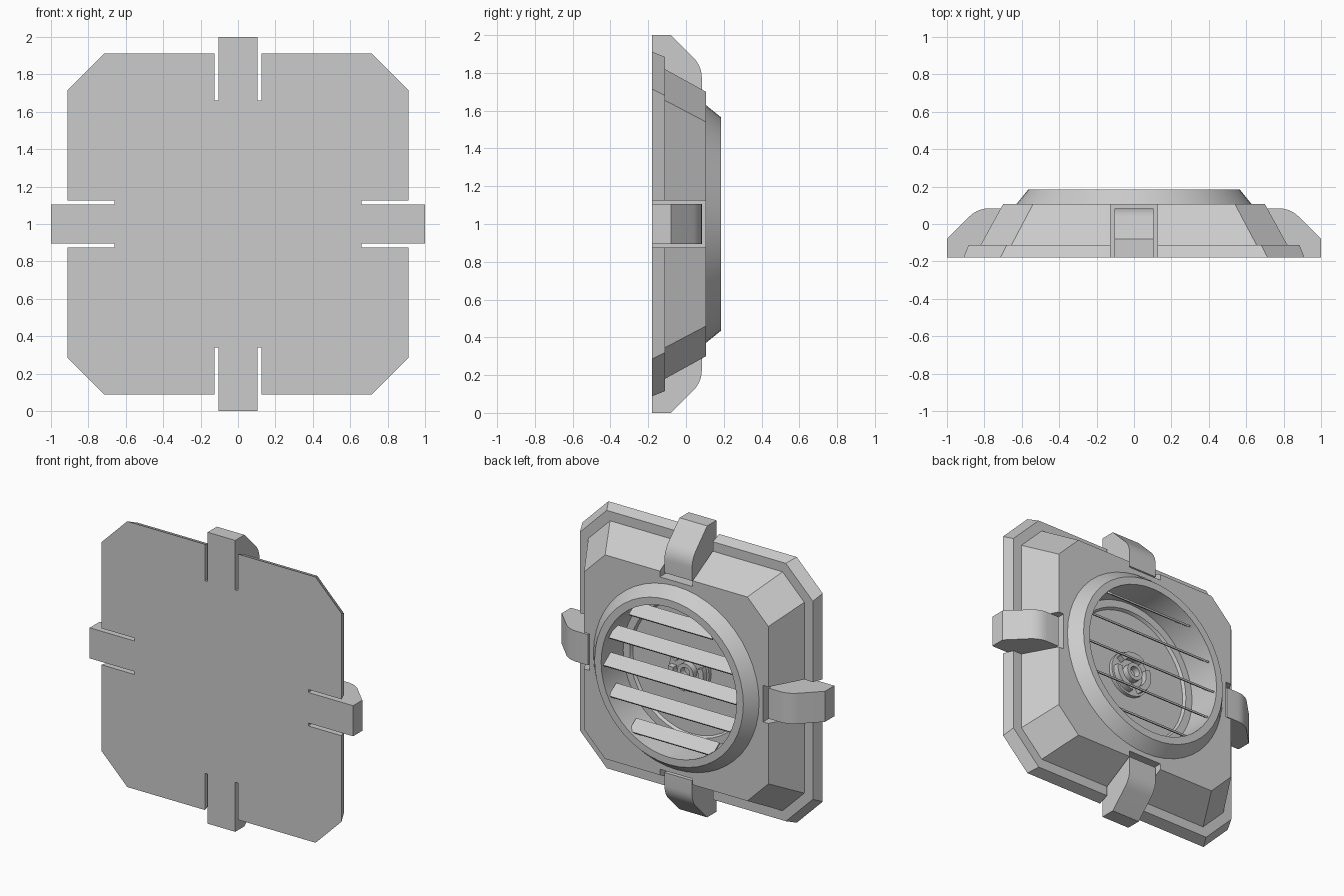
import bpy, bmesh, math
from mathutils import Matrix, Vector

if "Cube" in bpy.data.objects:
    bpy.data.objects.remove(bpy.data.objects["Cube"])

CENTRE = Matrix.Translation((0, 0, 1))


def finish(name, bm, matrix=CENTRE, smooth=True):
    bmesh.ops.recalc_face_normals(bm, faces=bm.faces)
    me = bpy.data.meshes.new(name)
    bm.to_mesh(me)
    bm.free()
    me.transform(matrix)
    ob = bpy.data.objects.new(name, me)
    bpy.context.collection.objects.link(ob)
    bpy.ops.object.select_all(action='DESELECT')
    bpy.context.view_layer.objects.active = ob
    ob.select_set(True)
    if smooth:
        for p in me.polygons:
            p.use_smooth = True
        bpy.ops.object.shade_smooth_by_angle(angle=math.radians(28))
    return ob


def loft(bm, rings, cap=True):
    loops = [[bm.verts.new(p) for p in r] for r in rings]
    n = len(loops[0])
    for a, b in zip(loops, loops[1:]):
        for i in range(n):
            bm.faces.new((a[i], a[(i + 1) % n], b[(i + 1) % n], b[i]))
    if cap:
        bm.faces.new(loops[0])
        bm.faces.new(loops[-1])


def lathe(bm, profile, start=0, sweep=360, steps=48, closed=False):
    """Turn a (radius, y) profile around the y axis."""
    full = sweep == 360
    rows = []
    for i in range(steps if full else steps + 1):
        a = math.radians(start + sweep * i / steps)
        rows.append([bm.verts.new((r * math.cos(a), y, r * math.sin(a))) for r, y in profile])
    n = len(profile)
    for i in range(steps):
        a, b = rows[i], rows[(i + 1) % len(rows)]
        for k in range(n if closed else n - 1):
            m = (k + 1) % n
            bm.faces.new((a[k], a[m], b[m], b[k]))
    if closed and not full:
        bm.faces.new(rows[0])
        bm.faces.new(rows[-1])
    bmesh.ops.remove_doubles(bm, verts=bm.verts, dist=1e-5)


def box(bm, size, loc, rot=Matrix()):
    m = Matrix.Translation(loc) @ rot @ Matrix.Diagonal((*size, 1))
    bmesh.ops.create_cube(bm, size=1, matrix=m)


def octagon(y, h, c):
    pts = [(h, -c), (h, c), (c, h), (-c, h), (-h, c), (-h, -c), (-c, -h), (c, -h)]
    return [(x, y, z) for x, z in pts]


# Stepped, bevelled housing with cut corners
bm = bmesh.new()
loft(bm, [octagon(-.18, .912, .715), octagon(-.112, .885, .68),
          octagon(-.112, .82, .655), octagon(.106, .70, .54)])
housing = finish("housing", bm, smooth=False)

# Cutters: four clip notches and the round cavity
bm = bmesh.new()
for k in range(4):
    rot = Matrix.Rotation(math.radians(90 * k), 4, 'Y')
    box(bm, (.5, .6, .25), rot @ Vector((.91, 0, 0)), rot)
bmesh.ops.create_cone(bm, cap_ends=True, segments=48, radius1=.55, radius2=.55, depth=.4,
                      matrix=Matrix.Translation((0, .09, 0)) @ Matrix.Rotation(math.pi / 2, 4, 'X'))
cutter = finish("housing_cutter", bm, smooth=False)
cutter.hide_render = True

bpy.context.view_layer.objects.active = housing
mod = housing.modifiers.new("cut", 'BOOLEAN')
mod.operation = 'DIFFERENCE'
mod.solver = 'EXACT'
mod.object = cutter
bpy.ops.object.modifier_apply(modifier=mod.name)
bpy.data.objects.remove(cutter)

# Spring clips, rounded on the back outer corner
arc = [(.774 + .15 * math.sin(t), -.066 + .15 * math.cos(t))
       for t in [math.radians(45 - 9 * i) for i in range(6)]]
profile = [(.66, -.18), (1, -.18), (1, -.08)] + arc + [(.685, .084), (.685, -.11), (.66, -.11)]
for k, side in enumerate(("right", "bottom", "left", "top")):
    bm = bmesh.new()
    loft(bm, [[(r, y, z) for r, y in profile] for z in (-.105, .105)])
    finish("clip_" + side, bm, CENTRE @ Matrix.Rotation(math.radians(90 * k), 4, 'Y'))

# Raised rim running down into the recessed bowl
bm = bmesh.new()
lathe(bm, [(.63, .105), (.565, .185), (.515, .185), (.505, -.04), (.455, -.04),
           (.445, -.06), (0, -.06)])
finish("rim_and_bowl", bm)

# Tilted louvre slats
for i in range(5):
    z = -.4 + .2 * i
    bm = bmesh.new()
    box(bm, (2 * math.sqrt(.51 ** 2 - z * z), .1, .012), (0, .125, z),
        Matrix.Rotation(math.radians(-35), 4, 'X'))
    finish(f"slat_{i + 1}", bm, smooth=False)

# Hub on the bowl floor: base, three raised arcs and a hollow centre pin
bm = bmesh.new()
lathe(bm, [(.15, -.06), (.15, -.035), (0, -.035)], steps=32)
finish("hub_base", bm)
for k in range(3):
    bm = bmesh.new()
    lathe(bm, [(.095, -.04), (.135, -.04), (.135, .005), (.095, .005)],
          start=120 * k + 35, sweep=90, steps=10, closed=True)
    finish(f"hub_arc_{k + 1}", bm)
bm = bmesh.new()
lathe(bm, [(.06, -.04), (.06, .01), (.035, .01), (.035, -.04)], steps=24)
finish("hub_pin", bm)
